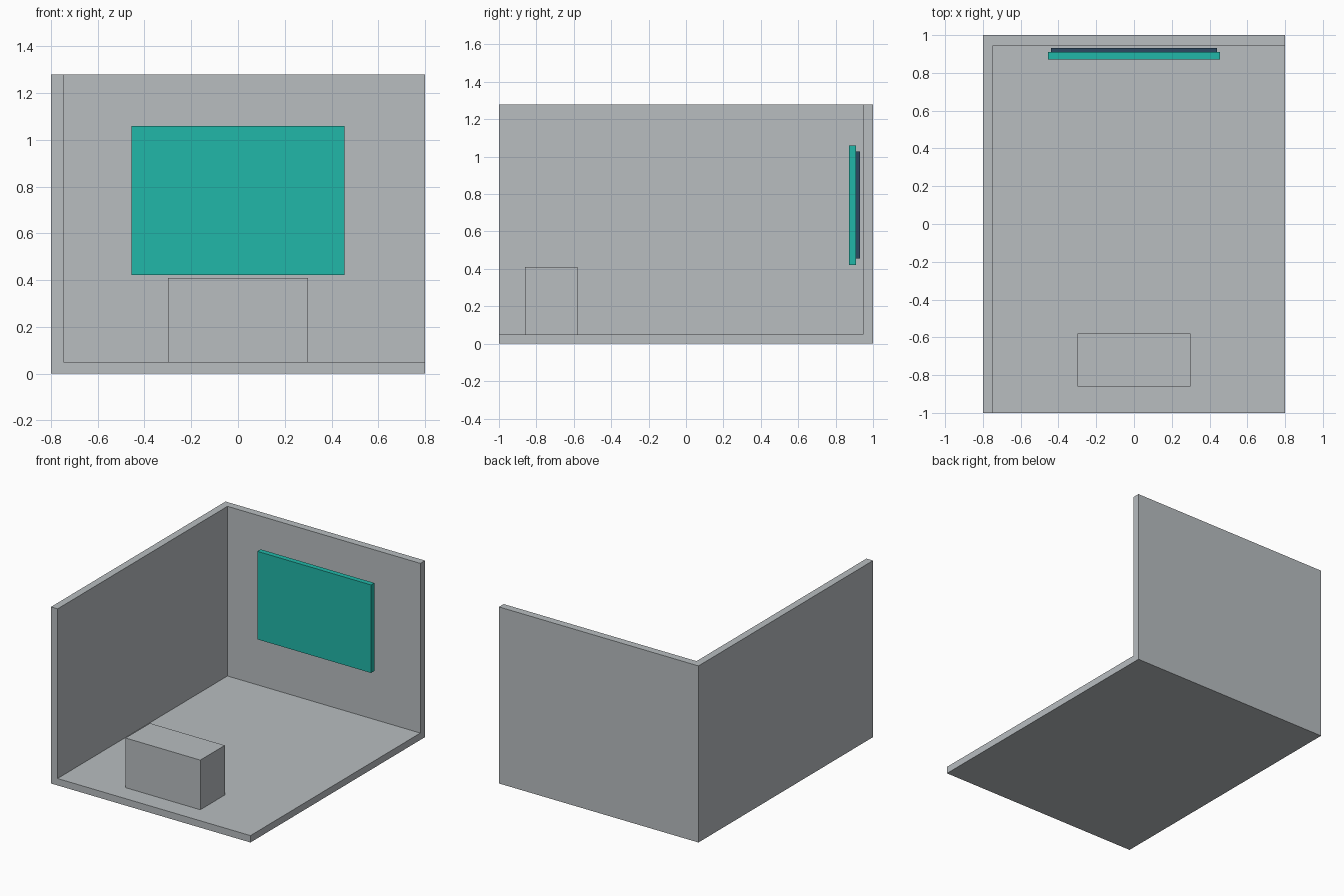
import bpy
import bmesh

if "Cube" in bpy.data.objects:
    bpy.data.objects.remove(bpy.data.objects["Cube"])


def material(name, rgb):
    """Flat colour from 0-255 sRGB values, stored as linear."""
    lin = []
    for c in rgb:
        c /= 255
        lin.append(c / 12.92 if c <= 0.04045 else ((c + 0.055) / 1.055) ** 2.4)
    m = bpy.data.materials.new(name)
    m.diffuse_color = (*lin, 1)
    m.use_nodes = True
    m.node_tree.nodes["Principled BSDF"].inputs["Base Color"].default_value = m.diffuse_color
    return m


def box(name, x, y, z, mat):
    """Box spanning the given (min, max) ranges."""
    bm = bmesh.new()
    bmesh.ops.create_cube(bm, size=1)
    for v in bm.verts:
        v.co = [r[0] if c < 0 else r[1] for c, r in zip(v.co, (x, y, z))]
    me = bpy.data.meshes.new(name)
    bm.to_mesh(me)
    bm.free()
    me.materials.append(mat)
    ob = bpy.data.objects.new(name, me)
    bpy.context.collection.objects.link(ob)
    return ob


grey = material("light_grey", (184, 189, 192))
teal = material("teal", (33, 183, 168))
slate = material("slate_blue", (44, 73, 97))

# Room shell: floor, left wall and back wall as one solid
room = box("room_shell", (-0.8, 0.8), (-1, 1), (0, 1.28), grey)
cutter = box("room_cutter", (-0.747, 1.2), (-1.4, 0.946), (0.05, 1.6), grey)
cutter.hide_render = True
cutter.hide_viewport = True
cut = room.modifiers.new("hollow", 'BOOLEAN')
cut.operation = 'DIFFERENCE'
cut.solver = 'EXACT'
cut.object = cutter

# Bench block standing on the floor
box("bench", (-0.3, 0.3), (-0.86, -0.58), (0.05, 0.41), grey)

# Wall screen with its smaller backing plate
box("screen", (-0.456, 0.456), (0.872, 0.91), (0.422, 1.06), teal)
box("screen_backing", (-0.44, 0.44), (0.91, 0.931), (0.456, 1.027), slate)
